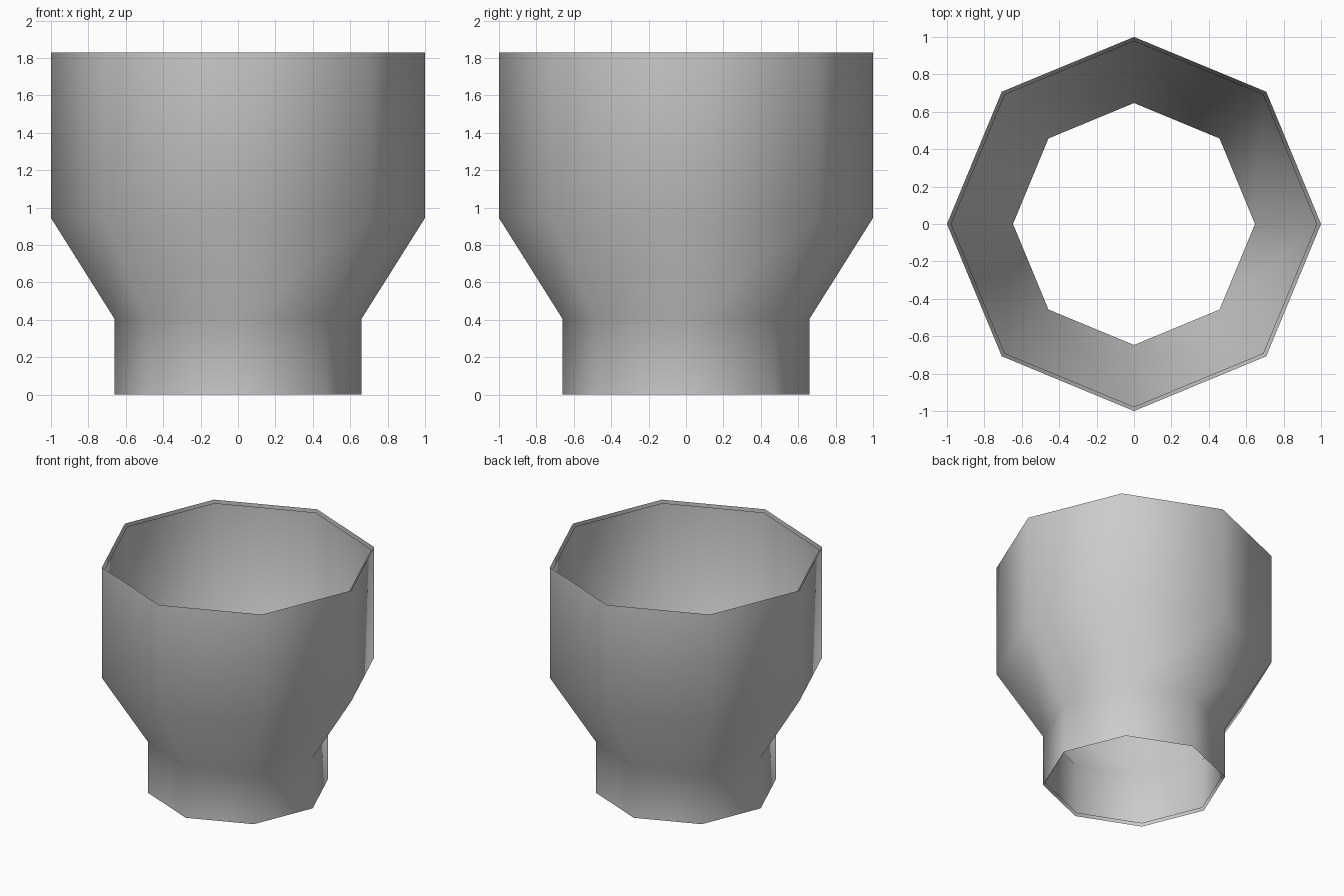
import bpy
import bmesh
from math import cos, sin, pi

cube = bpy.data.objects.get("Cube")
if cube:
    bpy.data.objects.remove(cube, do_unlink=True)

SIDES = 8
HEIGHT = 1.83
# (radius, height) from the neck up to the rim
PROFILE = [(0.66, 0), (0.66, 0.405), (1, 0.945), (1, HEIGHT)]

grey = bpy.data.materials.new("mid_grey")
grey.use_nodes = True
colour = (0.6, 0.6, 0.6, 1)
grey.diffuse_color = colour
grey.node_tree.nodes["Principled BSDF"].inputs["Base Color"].default_value = colour


def make_shell(name, scale, inward):
    """Open eight-sided shell, scaled about its mid height."""
    mid = HEIGHT / 2
    bm = bmesh.new()
    rings = []
    for radius, z in PROFILE:
        rings.append([bm.verts.new((scale * radius * cos(2 * pi * i / SIDES),
                                    scale * radius * sin(2 * pi * i / SIDES),
                                    mid + scale * (z - mid)))
                      for i in range(SIDES)])
    for low, high in zip(rings, rings[1:]):
        for i in range(SIDES):
            j = (i + 1) % SIDES
            face = bm.faces.new((low[i], low[j], high[j], high[i]))
            face.smooth = True
    if inward:
        bmesh.ops.reverse_faces(bm, faces=bm.faces[:])
    mesh = bpy.data.meshes.new(name)
    bm.to_mesh(mesh)
    bm.free()
    mesh.materials.append(grey)
    obj = bpy.data.objects.new(name, mesh)
    bpy.context.collection.objects.link(obj)
    return obj


# Outer wall and slightly smaller inner lining
make_shell("outer_wall", 1.0, False)
make_shell("inner_wall", 0.98, True)
